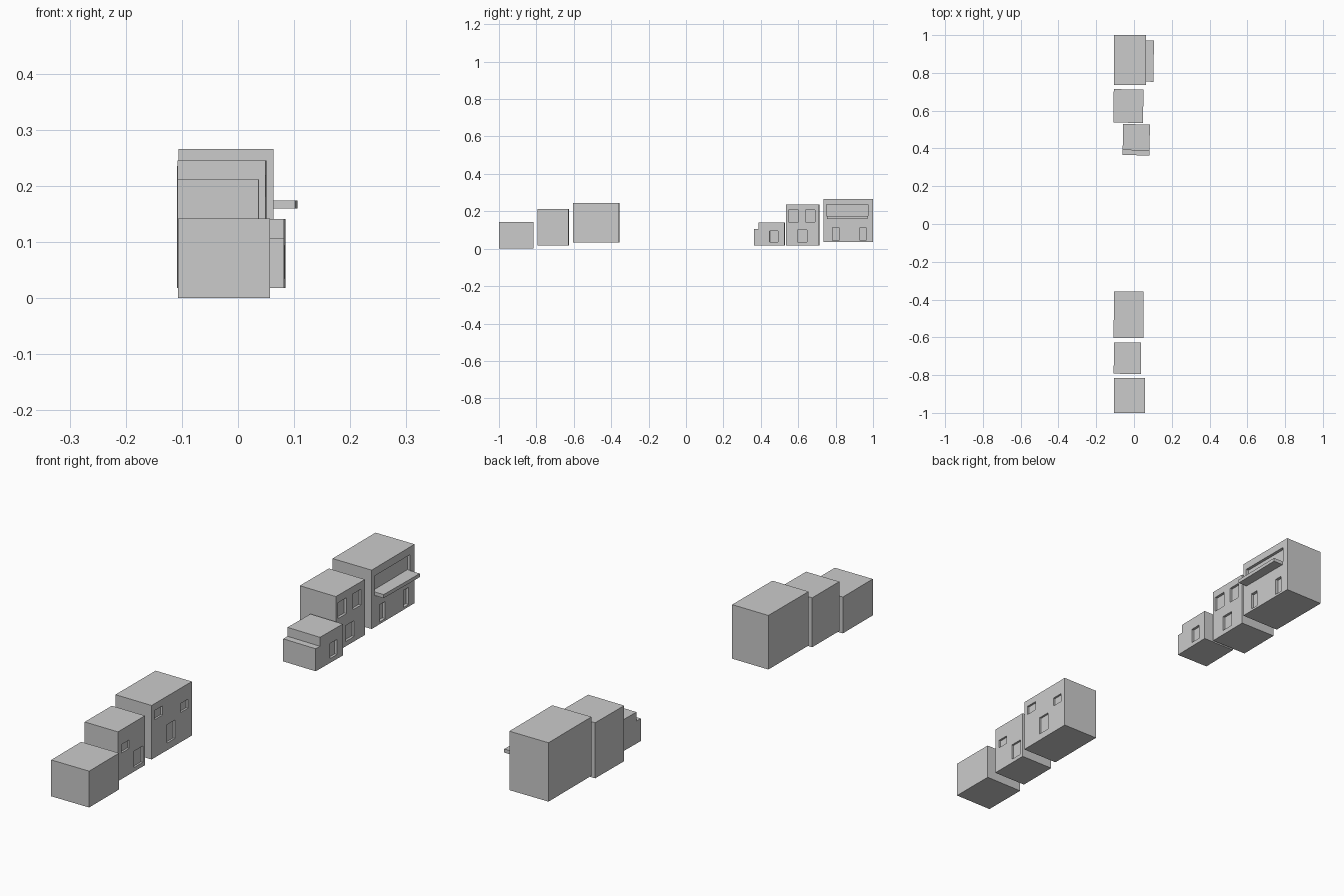
import bpy, bmesh
from math import radians
from mathutils import Vector

if "Cube" in bpy.data.objects:
    bpy.data.objects.remove(bpy.data.objects["Cube"])


def box(name, x, y, z, pivot=None):
    """Box from (min, max) ranges, with its origin at pivot or its own centre."""
    lo, hi = Vector((x[0], y[0], z[0])), Vector((x[1], y[1], z[1]))
    mid = (lo + hi) / 2
    origin = Vector(pivot) if pivot else mid
    bm = bmesh.new()
    bmesh.ops.create_cube(bm, size=1)
    for v in bm.verts:
        v.co = Vector(a * b for a, b in zip(v.co, hi - lo)) + mid - origin
    me = bpy.data.meshes.new(name)
    bm.to_mesh(me)
    bm.free()
    ob = bpy.data.objects.new(name, me)
    ob.location = origin
    bpy.context.collection.objects.link(ob)
    return ob


def carve(ob, cutter):
    """Cut one box out of a building."""
    cutter.hide_render = True
    mod = ob.modifiers.new("cut", 'BOOLEAN')
    mod.operation, mod.solver, mod.object = 'DIFFERENCE', 'EXACT', cutter
    bpy.context.view_layer.objects.active = ob
    bpy.ops.object.modifier_apply(modifier=mod.name)
    bpy.data.objects.remove(cutter)


def building(name, x, y, z, openings=(), depth=0.01, yaw=0.0):
    """House block with recessed openings (y0, y1, z0, z1) in its street side."""
    ob = box(name, x, y, z)
    for y0, y1, z0, z1 in openings:
        carve(ob, box("cutter", (x[1] - depth, x[1] + 0.05), (y0, y1), (z0, z1)))
    ob.rotation_euler.z = radians(yaw)
    return ob


# near row, stepping up the slope
building("low_shed", (-0.107, 0.057), (-1.0, -0.815), (0, 0.142))
building("middle_house", (-0.107, 0.037), (-0.793, -0.627), (0.018, 0.211),
         [(-0.77, -0.724, 0.12, 0.153), (-0.693, -0.64, 0.034, 0.098)], 0.008, -0.3)
building("tall_house", (-0.107, 0.05), (-0.603, -0.357), (0.034, 0.245),
         [(-0.584, -0.536, 0.182, 0.218), (-0.425, -0.38, 0.15, 0.185),
          (-0.51, -0.46, 0.062, 0.134)], 0.008, -0.4)

# far row: cottage with a stepped front end
cottage = building("stepped_cottage", (-0.059, 0.083), (0.364, 0.528), (0.018, 0.141),
                   [(0.449, 0.492, 0.035, 0.094)])
carve(cottage, box("cutter", (-0.1, 0.12), (0.3, 0.39), (0.106, 0.2)))
cottage.rotation_euler.z = radians(-1)

# two-storey house with two windows over one
building("window_house", (-0.108, 0.049), (0.536, 0.713), (0.018, 0.235),
         [(0.548, 0.601, 0.144, 0.206), (0.639, 0.69, 0.144, 0.206),
          (0.596, 0.647, 0.037, 0.099)], yaw=-0.6)

# large house with doors below a wide recess and balcony slab
large = building("balcony_house", (-0.106, 0.063), (0.735, 1.0), (0.036, 0.266),
                 [(0.783, 0.818, 0.045, 0.112), (0.93, 0.963, 0.045, 0.112),
                  (0.752, 0.973, 0.174, 0.236)], 0.012)
slab = box("balcony_slab", (0.052, 0.104), (0.755, 0.973), (0.16, 0.174), large.location)
slab.rotation_euler.z = radians(-1)
